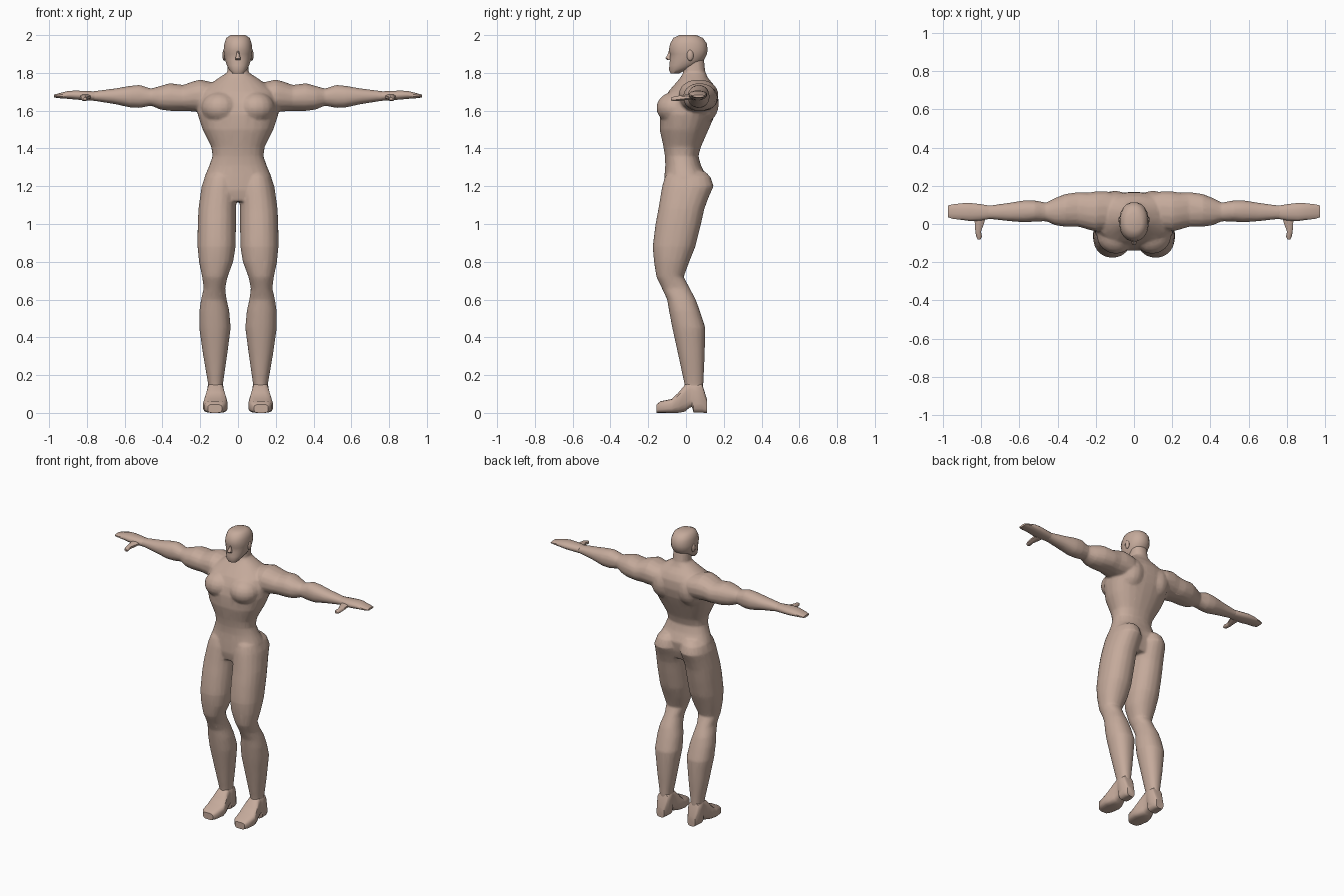
import bpy, bmesh, math
from mathutils import Vector, Matrix

skin = bpy.data.materials.new("skin")
skin.diffuse_color = (0.56, 0.405, 0.33, 1)


def loft(bm, axis, rings, sign=1, n=16, power=2.2):
    """Skin closed rounded rings: (position, a_min, a_max, b_min, b_max)."""
    loops = []
    for p, a0, a1, b0, b1 in rings:
        loop = []
        for i in range(n):
            t = 2 * math.pi * (i + 0.5) / n
            c, s = math.cos(t), math.sin(t)
            a = (a0 + a1) / 2 + (a1 - a0) / 2 * math.copysign(abs(c) ** (2 / power), c)
            b = (b0 + b1) / 2 + (b1 - b0) / 2 * math.copysign(abs(s) ** (2 / power), s)
            x, y, z = {"x": (p, a, b), "y": (a, p, b), "z": (a, b, p)}[axis]
            loop.append(bm.verts.new((x * sign, y, z)))
        loops.append(loop)
    faces = [bm.faces.new((l0[i], l0[(i + 1) % n], l1[(i + 1) % n], l1[i]))
             for l0, l1 in zip(loops, loops[1:]) for i in range(n)]
    faces += [bm.faces.new(loops[0]), bm.faces.new(loops[-1])]
    bmesh.ops.recalc_face_normals(bm, faces=faces)


def ball(bm, center, radii, seg=16):
    m = Matrix.Translation(center) @ Matrix.Diagonal((*radii, 1))
    bmesh.ops.create_uvsphere(bm, u_segments=seg, v_segments=seg // 2 + 2, radius=1, matrix=m)


def finish(bm, name, angle=50):
    me = bpy.data.meshes.new(name)
    bm.to_mesh(me)
    bm.free()
    me.materials.append(skin)
    ob = bpy.data.objects.new(name, me)
    bpy.context.collection.objects.link(ob)
    bpy.ops.object.select_all(action="DESELECT")
    ob.select_set(True)
    bpy.context.view_layer.objects.active = ob
    bpy.ops.object.shade_smooth_by_angle(angle=math.radians(angle))
    return ob


# Trunk: hips, waist, chest, shoulders
trunk = [(1.12, -.12, .12, -.11, .08), (1.18, -.17, .17, -.12, .10),
         (1.25, -.178, .178, -.115, .11), (1.31, -.152, .152, -.11, .08),
         (1.36, -.135, .135, -.112, .066), (1.41, -.142, .142, -.12, .08),
         (1.50, -.188, .188, -.14, .12), (1.58, -.215, .215, -.14, .155),
         (1.64, -.215, .215, -.125, .168), (1.70, -.20, .20, -.095, .165),
         (1.74, -.15, .15, -.06, .145), (1.775, -.10, .10, -.03, .115),
         (1.80, -.06, .06, -.015, .105)]
neck = [(1.70, -.075, .075, -.04, .12), (1.80, -.057, .057, -.015, .103),
        (1.88, -.055, .055, -.02, .095)]
# Leg from buttock to ankle
leg = [(1.28, .04, .14, -.09, .10), (1.25, .015, .175, -.112, .13), (1.20, .004, .193, -.127, .147),
       (1.14, .006, .202, -.137, .12), (1.08, .010, .210, -.147, .098),
       (1.0, .010, .214, -.162, .08), (.88, .012, .215, -.177, .05),
       (.80, .025, .207, -.17, .018), (.72, .055, .19, -.157, -.012),
       (.66, .068, .182, -.128, .02), (.60, .060, .196, -.10, .052),
       (.54, .046, .205, -.09, .074), (.45, .038, .206, -.073, .103),
       (.30, .058, .184, -.04, .099), (.15, .080, .158, -.008, .092),
       (.10, .080, .158, -.008, .092)]
# Arm from shoulder to wrist
arm = [(.08, .0, .15, 1.62, 1.74), (.14, -.03, .172, 1.595, 1.752), (.20, -.04, .172, 1.592, 1.766),
       (.24, -.03, .165, 1.595, 1.755), (.29, -.015, .168, 1.598, 1.737),
       (.36, -.015, .158, 1.598, 1.746), (.41, -.008, .138, 1.605, 1.732),
       (.46, .014, .112, 1.626, 1.717), (.52, .012, .124, 1.614, 1.737),
       (.57, .008, .125, 1.616, 1.732), (.65, .014, .112, 1.634, 1.718),
       (.75, .025, .098, 1.65, 1.705), (.79, .025, .098, 1.655, 1.70)]

bm = bmesh.new()
loft(bm, "z", trunk, n=24, power=2.3)
loft(bm, "z", neck)
for s in (1, -1):
    loft(bm, "z", leg, s, n=20)
    loft(bm, "x", arm, s)
    ball(bm, (s * .095, -.06, 1.615), (.10, .097, .085))      # chest muscle
    ball(bm, (s * .10, .085, 1.64), (.09, .09, .11))          # shoulder blade
body = finish(bm, "body", 180)

# Blend trunk and limbs into one continuous surface
rm = body.modifiers.new("blend", "REMESH")
rm.mode, rm.voxel_size, rm.use_smooth_shade = "VOXEL", .008, True
sm = body.modifiers.new("soften", "SMOOTH")
sm.factor, sm.iterations = .5, 5
dc = body.modifiers.new("simplify", "DECIMATE")
dc.ratio = .2

# Head with brow, jaw, nose and ears
bm = bmesh.new()
loft(bm, "z", [(1.797, -.030, .030, -.082, -.035), (1.815, -.046, .046, -.09, .0),
               (1.84, -.060, .060, -.089, .065), (1.87, -.070, .070, -.086, .098),
               (1.90, -.075, .075, -.084, .112), (1.92, -.077, .077, -.092, .115),
               (1.955, -.073, .073, -.085, .112), (1.985, -.063, .063, -.068, .09),
               (2.0, -.040, .040, -.035, .055)], n=20)
head = finish(bm, "head")

bm = bmesh.new()
loft(bm, "z", [(1.868, -.015, .015, -.10, -.07), (1.877, -.015, .015, -.111, -.07),
               (1.895, -.009, .009, -.099, -.07), (1.915, -.006, .006, -.092, -.07)], n=8)
finish(bm, "nose")

bm = bmesh.new()
for s in (1, -1):
    ball(bm, (s * .073, .022, 1.893), (.010, .018, .030), 10)
finish(bm, "ears")

for s, side in ((1, "left"), (-1, "right")):
    # Flat mitten hand
    bm = bmesh.new()
    loft(bm, "x", [(.76, .025, .098, 1.652, 1.703), (.81, .016, .106, 1.655, 1.705),
                   (.86, .014, .112, 1.658, 1.707), (.90, .020, .110, 1.662, 1.705),
                   (.95, .026, .104, 1.666, 1.692), (.975, .035, .098, 1.670, 1.684)], s, n=12)
    finish(bm, side + "_hand")

    # Thumb pointing forward
    bm = bmesh.new()
    loft(bm, "y", [(.05, .77, .84, 1.662, 1.69), (.0, .785, .835, 1.655, 1.686),
                   (-.04, .80, .832, 1.651, 1.68), (-.065, .795, .828, 1.65, 1.675),
                   (-.08, .802, .82, 1.655, 1.67)], s, n=8)
    finish(bm, side + "_thumb")

    # Foot with arch and heel
    bm = bmesh.new()
    loft(bm, "y", [(-.155, .085, .160, 0, .045), (-.135, .066, .177, 0, .062),
                   (-.075, .054, .186, 0, .074), (-.04, .06, .178, 0, .108),
                   (-.005, .072, .166, .006, .150), (.02, .077, .161, .028, .165),
                   (.032, .077, .161, .030, .165), (.04, .073, .165, 0, .165),
                   (.085, .075, .162, 0, .155), (.112, .09, .148, 0, .07)], s, n=16, power=3.5)
    finish(bm, side + "_foot", 40)
